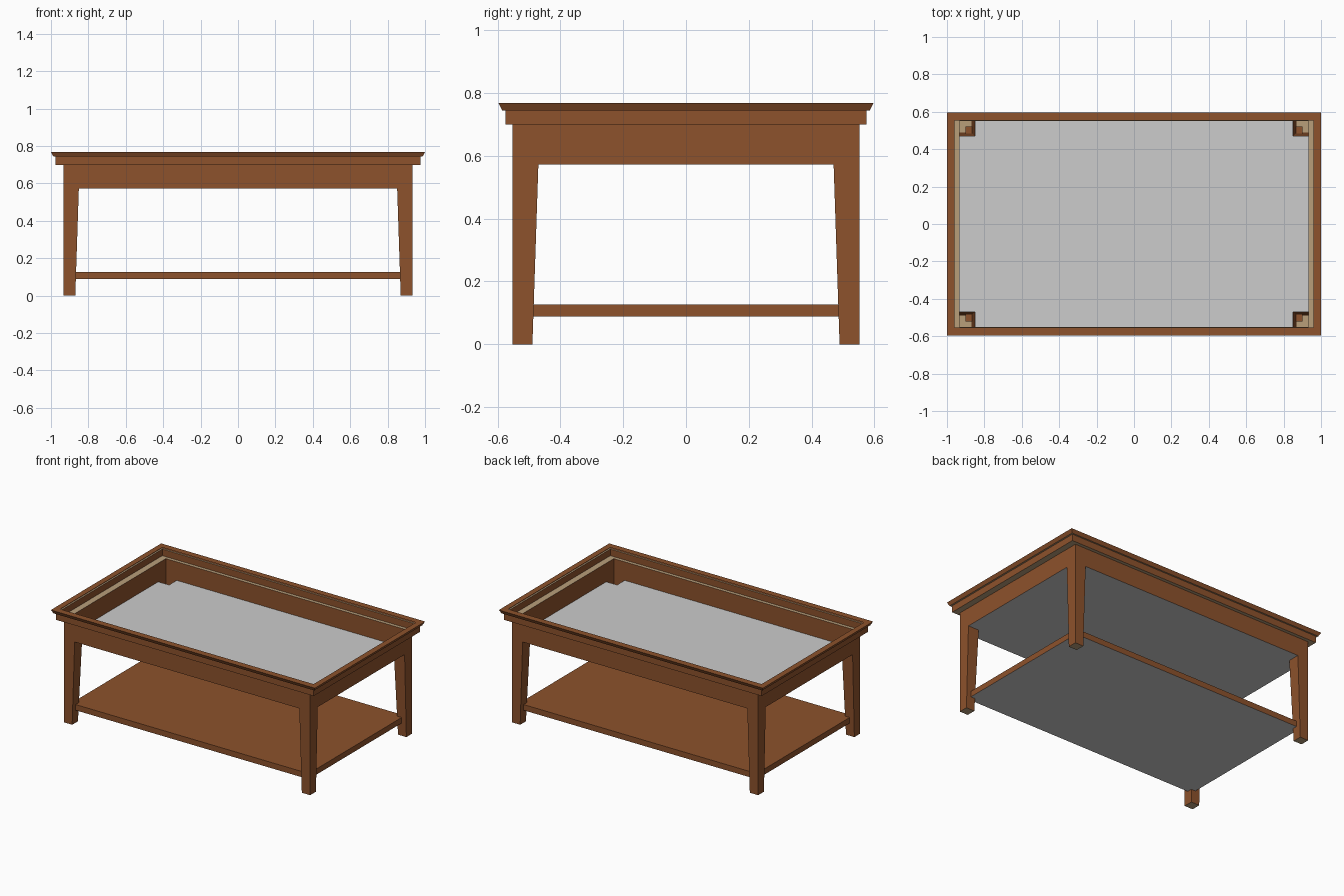
import bpy, bmesh

if "Cube" in bpy.data.objects:
    bpy.data.objects.remove(bpy.data.objects["Cube"])


def material(name, rgb):
    m = bpy.data.materials.new(name)
    m.diffuse_color = (*rgb, 1)
    m.use_nodes = True
    m.node_tree.nodes["Principled BSDF"].inputs["Base Color"].default_value = m.diffuse_color
    return m


brown = material("brown_wood", (0.266, 0.084, 0.025))
tan = material("bare_tan_wood", (0.479, 0.342, 0.195))
grey = material("grey_panel", (0.604, 0.604, 0.604))


def make(name, verts, faces, mats, rule=None):
    """Mesh object; rule(normal) picks the material slot of each face."""
    me = bpy.data.meshes.new(name)
    me.from_pydata(verts, [], faces)
    for m in mats:
        me.materials.append(m)
    if rule:
        for p in me.polygons:
            p.material_index = rule(p.normal)
    ob = bpy.data.objects.new(name, me)
    bpy.context.collection.objects.link(ob)
    return ob


def ring(x, y, z):
    return [(-x, -y, z), (x, -y, z), (x, y, z), (-x, y, z)]


def loft(rings):
    """Side faces joining successive four-cornered rings."""
    faces = []
    for r in range(len(rings) - 1):
        for i in range(4):
            j = (i + 1) % 4
            faces.append((4 * r + i, 4 * r + j, 4 * r + 4 + j, 4 * r + 4 + i))
    return [v for r in rings for v in r], faces


def underside(n):
    return 1 if n.z < -0.9 else 0


AX, AY = 0.933, 0.552            # apron half size
FLOOR, TOP = 0.572, 0.699        # apron bottom and top
W_TOP, W_FOOT = 0.082, 0.063     # leg widths

# Apron and stepped rim: one thin folded sheet, open in the middle
verts, faces = loft([
    ring(AX, AY, FLOOR),
    ring(AX, AY, TOP),
    ring(0.976, 0.575, TOP),
    ring(0.976, 0.575, 0.744),
    ring(0.987, 0.585, 0.744),
    ring(1.0, 0.597, 0.768),
    ring(0.96, 0.553, 0.768),
])
make("apron_and_rim", verts, faces, [brown, tan], underside)


# Tapered hollow legs, open at the top, mirrored to all four corners
def leg_ring(w, z):
    return [(AX - w, AY - w, z), (AX, AY - w, z), (AX, AY, z), (AX - w, AY, z)]


verts, faces = loft([leg_ring(W_FOOT, 0), leg_ring(W_TOP, FLOOR)])
faces.append((3, 2, 1, 0))
legs = make("legs", verts, faces, [brown, tan], underside)
mod = legs.modifiers.new("mirror", 'MIRROR')
mod.use_axis = (True, True, False)
mod.use_mirror_merge = False

# Grey tray floor, notched around the legs
ix, iy = AX - W_TOP, AY - W_TOP
outline = []
for sx, sy in ((1, 1), (-1, 1), (-1, -1), (1, -1)):
    corner = [(AX, iy), (ix, iy), (ix, AY)]
    if sx * sy < 0:
        corner.reverse()
    outline += [(sx * x, sy * y, FLOOR) for x, y in corner]
make("tray_floor", outline, [tuple(range(12))], [grey])

# Lower shelf, brown with a grey underside
verts, faces = loft([ring(0.90, 0.52, 0.088), ring(0.90, 0.52, 0.127)])
faces += [(3, 2, 1, 0), (4, 5, 6, 7)]
make("lower_shelf", verts, faces, [brown, grey], underside)
